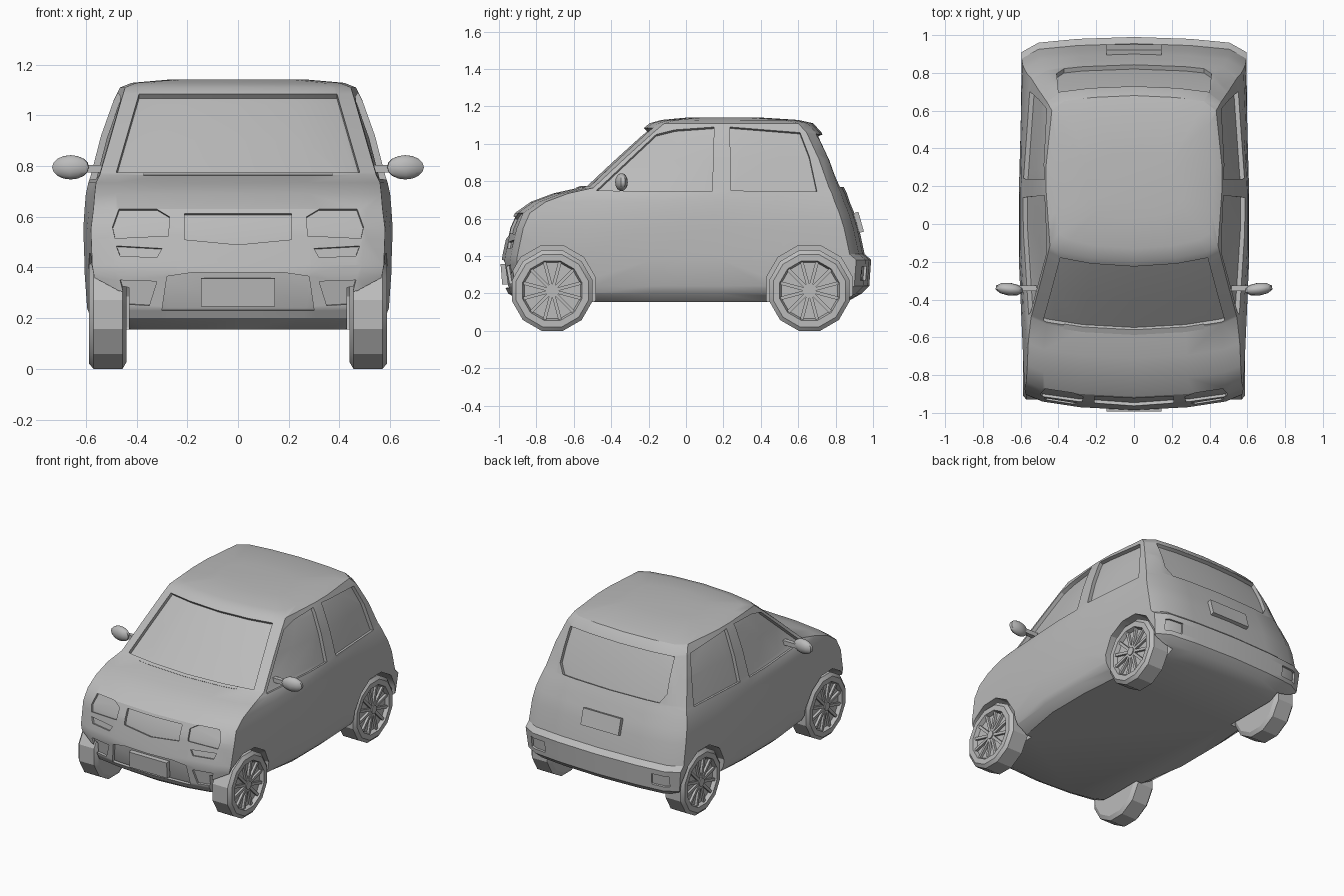
import bpy, bmesh, math
from mathutils import Vector, Matrix

cube = bpy.data.objects.get("Cube")
if cube:
    bpy.data.objects.remove(cube, do_unlink=True)

grey = bpy.data.materials.new("plain_grey")
grey.use_nodes = True
grey.diffuse_color = (0.5, 0.5, 0.5, 1)
grey.node_tree.nodes["Principled BSDF"].inputs["Base Color"].default_value = grey.diffuse_color


def make(name, bm, angle=30):
    bmesh.ops.recalc_face_normals(bm, faces=bm.faces)
    mesh = bpy.data.meshes.new(name)
    bm.to_mesh(mesh)
    bm.free()
    ob = bpy.data.objects.new(name, mesh)
    bpy.context.collection.objects.link(ob)
    mesh.materials.append(grey)
    if angle:
        activate(ob)
        bpy.ops.object.shade_smooth_by_angle(angle=math.radians(angle))
    return ob


def activate(ob):
    bpy.ops.object.select_all(action='DESELECT')
    ob.select_set(True)
    bpy.context.view_layer.objects.active = ob


def bridge(bm, rings):
    for a, b in zip(rings, rings[1:]):
        for i in range(len(a)):
            j = (i + 1) % len(a)
            bm.faces.new((a[i], a[j], b[j], b[i]))


def box(bm, size, matrix):
    bmesh.ops.create_cube(bm, size=1, matrix=matrix @ Matrix.Diagonal((*size, 1)))


# Body shell: stacked outlines (height, front, rear, front/middle/rear half width)
LEVELS = [
    (.155, -.88, .86, .42, .53, .48), (.2, -.95, .94, .51, .58, .55),
    (.24, -.97, .98, .54, .595, .58), (.38, -.985, .99, .57, .605, .595),
    (.41, -.98, .955, .575, .605, .595), (.55, -.95, .925, .58, .61, .59),
    (.63, -.915, .9, .57, .605, .58), (.69, -.83, .875, .565, .6, .565),
    (.735, -.71, .86, .56, .59, .55), (.765, -.575, .845, .545, .58, .54),
    (.92, -.41, .79, .5, .54, .505), (1.06, -.255, .725, .46, .49, .46),
    (1.11, -.195, .68, .445, .465, .435), (1.128, -.13, .6, .4, .42, .39),
    (1.142, .02, .38, .24, .26, .24)]


def outline(z, front, rear, wf, wm, wr):
    c = .08
    half = [(0, front), (wf * .5, front + .015), (wf * .85, front + .045), (wf, front + c)]
    for t, w in ((.2, (wf + wm) / 2), (.4, wm), (.6, wm), (.8, (wm + wr) / 2)):
        half.append((w, front + c + t * (rear - front - 2 * c)))
    half += [(wr, rear - c), (wr * .85, rear - .03), (wr * .5, rear - .01), (0, rear)]
    return [(x, y, z) for x, y in half + [(-x, y) for x, y in half[-2:0:-1]]]


body = bmesh.new()
rings = [[body.verts.new(p) for p in outline(*lv)] for lv in LEVELS]
bridge(body, rings)
body.faces.new(rings[0])
body.faces.new(rings[-1])
bmesh.ops.recalc_face_normals(body, faces=body.faces)


def recess(poly, axis, depth):
    """Cut a convex outline into the faces looking along axis and sink it."""
    axis = Vector(axis)
    side = 1 if axis.x else 0
    flat = lambda co: Vector((co[side], co.z))
    pts = [Vector(p) for p in poly]
    mid = sum(pts, Vector((0, 0))) / len(pts)
    planes = []
    for a, b in zip(pts, pts[1:] + pts[:1]):
        n = Vector((b.y - a.y, a.x - b.x)).normalized()
        planes.append((a, n if n.dot(mid - a) < 0 else -n))

    def near(f):
        if f.normal.dot(axis) < .12:
            return False
        vs = [flat(v.co) for v in f.verts]
        return all(min(v[i] for v in vs) < max(p[i] for p in pts) and
                   max(v[i] for v in vs) > min(p[i] for p in pts) for i in (0, 1))

    def spread(v):
        w = Vector((0, 0, v[1]))
        w[side] = v[0]
        return w

    for a, n in planes:
        faces = [f for f in body.faces if near(f)]
        geom = set(faces) | {e for f in faces for e in f.edges} | {v for f in faces for v in f.verts}
        bmesh.ops.bisect_plane(body, geom=list(geom), dist=1e-5, plane_co=spread(a), plane_no=spread(n))
        body.normal_update()
    inside = [f for f in body.faces if f.normal.dot(axis) > .12 and
              all((flat(f.calc_center_median()) - a).dot(n) < 1e-5 for a, n in planes)]
    push = sum((f.normal * f.calc_area() for f in inside), Vector()).normalized() * -depth
    new = bmesh.ops.extrude_face_region(body, geom=inside)["geom"]
    bmesh.ops.translate(body, vec=push, verts=[g for g in new if isinstance(g, bmesh.types.BMVert)])
    bmesh.ops.delete(body, geom=[f for f in inside if f.is_valid], context='FACES_ONLY')
    body.normal_update()


def mirrored(half):
    return half + [(-x, z) for x, z in reversed(half)]


FRONT, REAR = (0, -1, 0), (0, 1, 0)
# Windscreen, rear window, grilles
recess(mirrored([(.48, .775), (.39, 1.085)]), FRONT, .025)
recess(mirrored([(.37, .77), (.41, .83), (.4, 1.05)]), REAR, .025)
recess(mirrored([(0, .49), (.21, .51), (.21, .612)]), FRONT, .018)
recess(mirrored([(.3, .23), (.28, .365), (.18, .38)]), FRONT, .02)

# Lamps and side windows
HEADLAMP = [(.27, .6), (.275, .525), (.485, .515), (.495, .56), (.47, .63), (.32, .63)]
SLIT = [(.3, .475), (.48, .485), (.465, .445), (.32, .44)]
FOG = [(.32, .345), (.465, .35), (.44, .255), (.35, .25)]
REAR_LAMP = [(.41, .27), (.53, .27), (.53, .345), (.41, .345)]
DOOR_WINDOW = [(-.48, .75), (.14, .745), (.15, 1.09), (-.06, 1.075), (-.16, 1.05)]
REAR_WINDOW = [(.24, .75), (.7, .745), (.66, .93), (.61, 1.06), (.235, 1.09)]
for s in (1, -1):
    for shape, way in ((HEADLAMP, FRONT), (SLIT, FRONT), (FOG, FRONT), (REAR_LAMP, REAR)):
        recess([(s * x, z) for x, z in shape], way, .015)
    for shape in (DOOR_WINDOW, REAR_WINDOW):
        recess(shape, (s, 0, 0), .025)
car_body = make("car_body", body, 0)

# Wheel arches
AXLES = {"front": -.715, "rear": .66}
for end, y in AXLES.items():
    for s in (1, -1):
        bm = bmesh.new()
        turn = Matrix.Rotation(math.pi / 2, 4, 'Y') @ Matrix.Rotation(math.pi / 12, 4, 'Z')
        bmesh.ops.create_cone(bm, cap_ends=True, segments=12, radius1=.238, radius2=.238, depth=.4,
                              matrix=Matrix.Translation((s * .63, y, .225)) @ turn)
        cutter = make("arch_cutter", bm, 0)
        cutter.hide_render = True
        cut = car_body.modifiers.new("arch", 'BOOLEAN')
        cut.operation, cut.solver, cut.object = 'DIFFERENCE', 'EXACT', cutter
        activate(car_body)
        bpy.ops.object.modifier_apply(modifier=cut.name)
        bpy.data.objects.remove(cutter, do_unlink=True)
activate(car_body)
bpy.ops.object.shade_smooth_by_angle(angle=math.radians(30))

# Wheels: turned tyre and dish, spokes and hub
TYRE = [(.44, .14), (.44, .195), (.455, .222), (.57, .222), (.588, .2), (.588, .165), (.562, .155)]
for end, y in AXLES.items():
    for s, label in ((1, "left"), (-1, "right")):
        bm = bmesh.new()
        angles = [(i + .5) * math.pi / 6 for i in range(12)]
        loops = [[bm.verts.new((s * x, y + r * math.sin(a), .215 + r * math.cos(a))) for a in angles]
                 for x, r in TYRE]
        bridge(bm, loops)
        bm.faces.new(loops[0])
        bm.faces.new(loops[-1])
        for a in angles:
            spin = Matrix.Translation((s * .569, y, .215)) @ Matrix.Rotation(a, 4, 'X')
            box(bm, (.018, .018, .14), spin @ Matrix.Translation((0, 0, .088)))
        bmesh.ops.create_cone(bm, cap_ends=True, segments=12, radius1=.028, radius2=.028, depth=.03,
                              matrix=Matrix.Translation((s * .57, y, .215)) @ Matrix.Rotation(math.pi / 2, 4, 'Y'))
        make(f"{end}_{label}_wheel", bm, 25)

# Door mirrors
for s, label in ((1, "left"), (-1, "right")):
    bm = bmesh.new()
    place = Matrix.Translation((s * .66, -.345, .795)) @ Matrix.Rotation(s * .12, 4, 'Z')
    bmesh.ops.create_uvsphere(bm, u_segments=10, v_segments=8, radius=1,
                              matrix=place @ Matrix.Diagonal((.076, .034, .048, 1)))
    box(bm, (.12, .03, .03), Matrix.Translation((s * .56, -.34, .79)))
    make(f"{label}_mirror", bm, 40)

# Number plates
for name, y, z, tilt in (("front_plate", -.972, .303, .08), ("rear_plate", .922, .58, .27)):
    bm = bmesh.new()
    box(bm, (.29, .03, .11), Matrix.Translation((0, y, z)) @ Matrix.Rotation(tilt, 4, 'X'))
    make(name, bm, 0)
